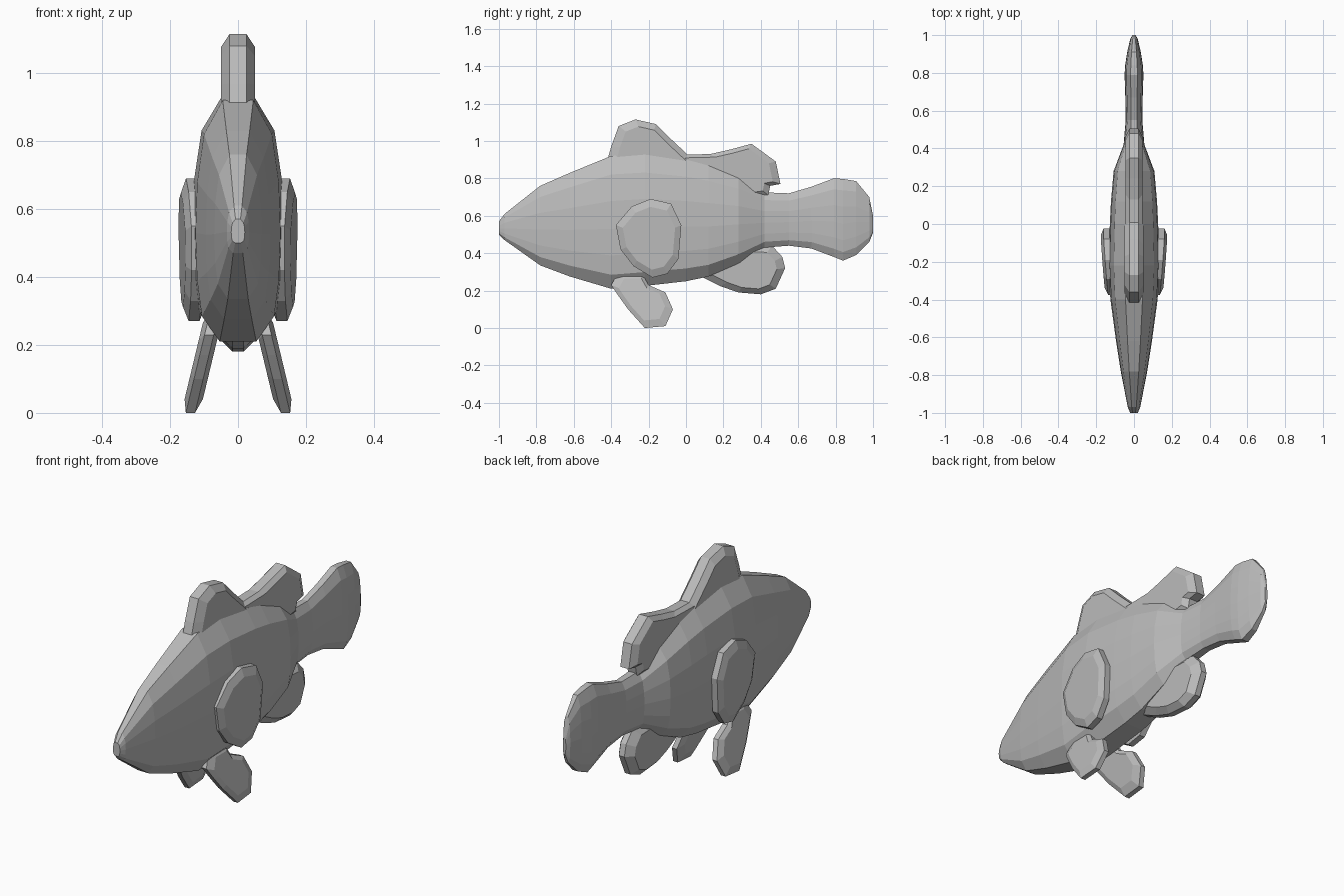
import bpy, bmesh

grey = bpy.data.materials.new("plain grey")
grey.diffuse_color = (0.5, 0.5, 0.5, 1)


def finish(name, bm, mirror=False):
    bmesh.ops.recalc_face_normals(bm, faces=bm.faces)
    mesh = bpy.data.meshes.new(name)
    bm.to_mesh(mesh)
    bm.free()
    mesh.materials.append(grey)
    obj = bpy.data.objects.new(name, mesh)
    bpy.context.collection.objects.link(obj)
    if mirror:
        obj.modifiers.new("Mirror", 'MIRROR')
    return obj


def loft(name, rings, mirror=False):
    """Bridge rings of points and cap both ends."""
    bm = bmesh.new()
    loops = [[bm.verts.new(p) for p in ring] for ring in rings]
    n = len(loops[0])
    for a, b in zip(loops, loops[1:]):
        for i in range(n):
            j = (i + 1) % n
            bm.faces.new((a[i], a[j], b[j], b[i]))
    bm.faces.new(loops[0][::-1])
    bm.faces.new(loops[-1])
    return finish(name, bm, mirror)


def fin(name, outline, half, center=lambda y, z: 0.0, inset=0.78, rim=0.5, mirror=False):
    """Thick plate in the y-z plane with a broad bevelled rim."""
    cy = sum(p[0] for p in outline) / len(outline)
    cz = sum(p[1] for p in outline) / len(outline)
    rings = []
    for scale, t in ((inset, -half), (1, -half * rim), (1, half * rim), (inset, half)):
        ring = []
        for y, z in outline:
            py, pz = cy + (y - cy) * scale, cz + (z - cz) * scale
            ring.append((center(py, pz) + t, py, pz))
        rings.append(ring)
    return loft(name, rings, mirror)


# Body and tail: one loft along y (y, top, bottom, half width)
stations = [
    (-1.00, 0.57, 0.50, 0.020), (-0.97, 0.61, 0.47, 0.033),
    (-0.78, 0.76, 0.335, 0.070), (-0.62, 0.83, 0.275, 0.095),
    (-0.40, 0.92, 0.21, 0.125), (-0.22, 0.93, 0.225, 0.134),
    (0.00, 0.90, 0.25, 0.128), (0.12, 0.87, 0.275, 0.122),
    (0.28, 0.81, 0.345, 0.108), (0.42, 0.725, 0.43, 0.055),
    (0.55, 0.72, 0.44, 0.044), (0.67, 0.755, 0.425, 0.046),
    (0.79, 0.80, 0.38, 0.050), (0.84, 0.797, 0.36, 0.047),
    (0.91, 0.785, 0.39, 0.036), (0.98, 0.70, 0.46, 0.020),
    (1.00, 0.60, 0.51, 0.008),
]
half_ring = [(0.36, 1.0), (0.80, 0.72), (0.96, 0.32), (1.0, -0.1),
             (0.96, -0.5), (0.85, -0.79), (0.43, -1.0)]
section = half_ring + [(-u, v) for u, v in reversed(half_ring)]
rings = []
for y, top, bottom, width in stations:
    mid, height = (top + bottom) / 2, (top - bottom) / 2
    rings.append([(u * width, y, mid + v * height) for u, v in section])
loft("body_and_tail", rings)

# Fins on the centre line
fin("front_dorsal_fin",
    [(-0.42, 0.90), (-0.40, 0.97), (-0.36, 1.08), (-0.27, 1.115), (-0.16, 1.09),
     (-0.08, 1.01), (0.00, 0.935), (0.08, 0.86), (-0.1, 0.80), (-0.32, 0.80)],
    0.050, inset=0.76, rim=0.5)
fin("rear_dorsal_fin",
    [(-0.08, 0.925), (0.13, 0.93), (0.24, 0.955), (0.35, 0.985), (0.48, 0.89),
     (0.505, 0.77), (0.45, 0.76), (0.44, 0.71), (0.25, 0.68), (0.0, 0.78)],
    0.045, inset=0.82, rim=0.55)
fin("anal_fin",
    [(0.08, 0.275), (0.18, 0.225), (0.28, 0.19), (0.40, 0.18), (0.48, 0.21),
     (0.53, 0.32), (0.515, 0.38), (0.46, 0.44), (0.25, 0.45)],
    0.045, inset=0.75, rim=0.35)

# Side fins, mirrored in pairs
fin("pectoral_fins",
    [(-0.375, 0.55), (-0.29, 0.65), (-0.19, 0.69), (-0.08, 0.665), (-0.025, 0.55),
     (-0.04, 0.37), (-0.10, 0.29), (-0.18, 0.27), (-0.28, 0.33), (-0.35, 0.42)],
    0.032, center=lambda y, z: 0.136 + 0.07 * (y + 0.15) + 0.02 * (z - 0.5),
    inset=0.80, rim=0.5, mirror=True)
fin("pelvic_fins",
    [(-0.40, 0.23), (-0.36, 0.17), (-0.31, 0.10), (-0.22, 0.00), (-0.11, 0.01),
     (-0.07, 0.10), (-0.11, 0.19), (-0.20, 0.23), (-0.24, 0.30), (-0.36, 0.30)],
    0.027, center=lambda y, z: 0.14 - 0.24 * z,
    inset=0.75, rim=0.5, mirror=True)
